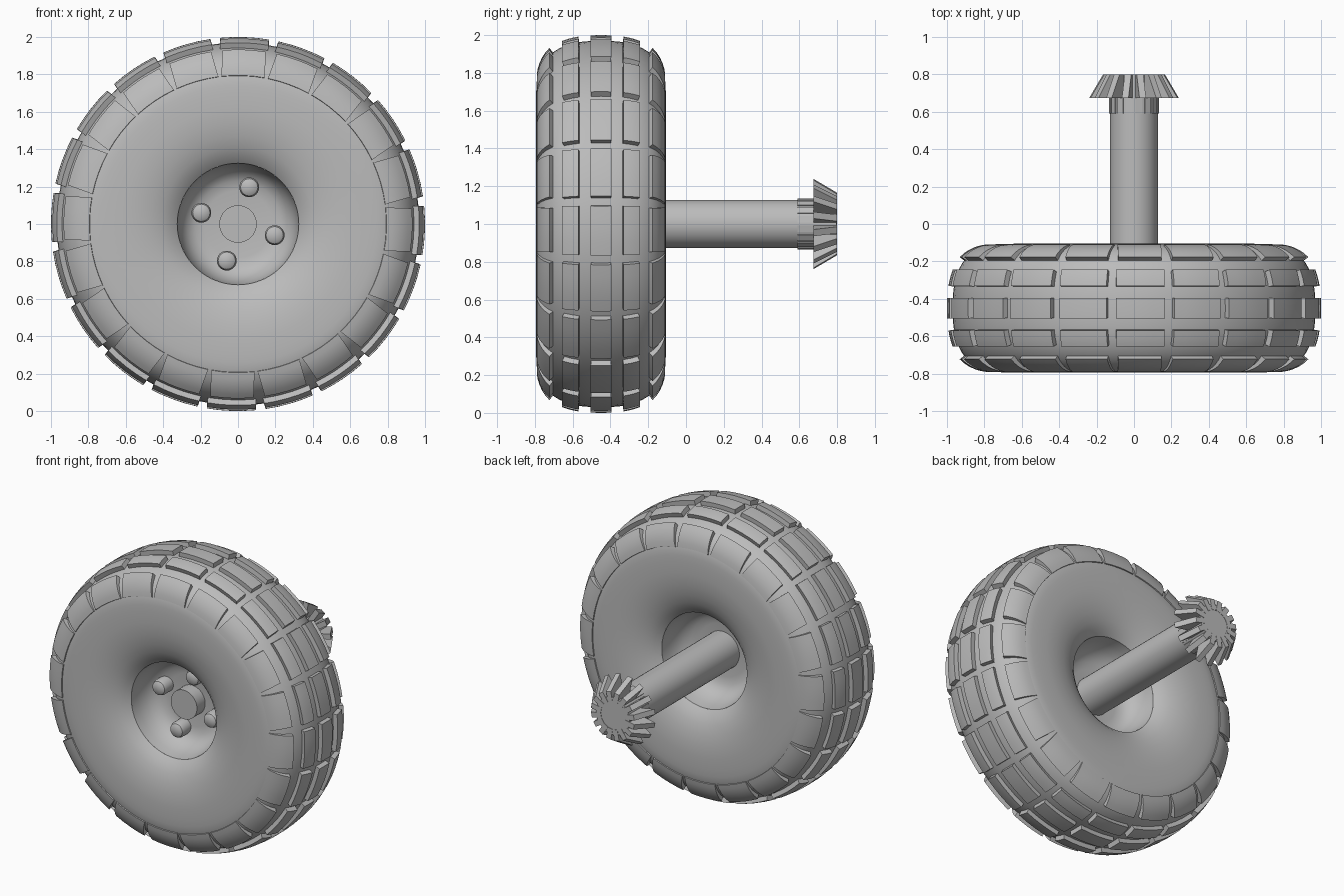
import bpy, bmesh
from math import sin, cos, asin, pi, radians
from mathutils import Vector

cube = bpy.data.objects.get("Cube")
if cube:
    bpy.data.objects.remove(cube, do_unlink=True)

grey = bpy.data.materials.new("mid_grey")
grey.use_nodes = True
COLOUR = (0.5, 0.5, 0.5, 1)
grey.diffuse_color = COLOUR
grey.node_tree.nodes["Principled BSDF"].inputs["Base Color"].default_value = COLOUR

MID_Y = -0.45      # centre plane of the tyre
AXLE_Z = 1.0       # height of the wheel axis


def polar(r, a, y):
    return Vector((r * cos(a), y, AXLE_Z + r * sin(a)))


def finish(name, bm, angle=35):
    bmesh.ops.remove_doubles(bm, verts=bm.verts, dist=1e-5)
    bmesh.ops.recalc_face_normals(bm, faces=bm.faces)
    mesh = bpy.data.meshes.new(name)
    bm.to_mesh(mesh)
    bm.free()
    mesh.materials.append(grey)
    obj = bpy.data.objects.new(name, mesh)
    bpy.context.collection.objects.link(obj)
    bpy.ops.object.select_all(action='DESELECT')
    obj.select_set(True)
    bpy.context.view_layer.objects.active = obj
    bpy.ops.object.shade_smooth_by_angle(angle=radians(angle))
    return obj


def lathe(bm, profile, steps=64, centre=(0, 0, AXLE_Z)):
    """Spin (radius, y) points around the y axis."""
    verts = [bm.verts.new((centre[0] + r, y, centre[2])) for r, y in profile]
    edges = [bm.edges.new(pair) for pair in zip(verts, verts[1:])]
    bmesh.ops.spin(bm, geom=verts + edges, cent=centre, axis=(0, 1, 0),
                   angle=2 * pi, steps=steps, use_merge=True)


def crown(t, lift=0.0):
    """Tyre section: t = 0 at the crown, 1 on the sidewall; gives radius, half width."""
    def at(t):
        a = t * pi / 2
        return Vector((0.70 + 0.27 * max(cos(a), 0) ** 0.8, 0.343 * max(sin(a), 0) ** 0.8))
    p = at(abs(t))
    if t < 0:
        p.y = -p.y
    a = abs(t) * pi / 2
    # normal of the superellipse
    n = Vector((cos(a) ** 1.2 / 0.27, sin(a) ** 1.2 / 0.343)).normalized()
    if t < 0:
        n.y = -n.y
    return p + n * lift


def t_at(width):
    """Section parameter for a given half width."""
    s = abs(width) / 0.343
    return asin(s ** 1.25) / (pi / 2) * (1 if width >= 0 else -1)


# Tyre body: crown, sidewall and lip, mirrored about the centre plane
half = [tuple(crown(i / 16)) for i in range(17)]
half += [(0.62, 0.345), (0.54, 0.338), (0.47, 0.325), (0.41, 0.305), (0.36, 0.28), (0.325, 0.25)]
section = [(r, MID_Y - w) for r, w in reversed(half)] + [(r, MID_Y + w) for r, w in half[1:]]
bm = bmesh.new()
lathe(bm, section, 80)
finish("tyre", bm, 40)

# Wheel dishes recessed on both sides
dish = [(0.325, 0.25), (0.318, 0.19), (0.30, 0.13), (0.27, 0.085), (0.23, 0.06), (0.18, 0.05), (0, 0.05)]
for name, side in (("front_dish", -1), ("back_dish", 1)):
    bm = bmesh.new()
    lathe(bm, [(r, MID_Y + side * w) for r, w in dish])
    finish(name, bm)


# Tread blocks that follow the curve of the tyre
def tread_block(bm, angle, t0, t1, width, lift0, lift1, nt=5, nu=4):
    def grid(sunk):
        rows = []
        for i in range(nt + 1):
            f = i / nt
            lift = -0.02 if sunk else lift0 + (lift1 - lift0) * f
            r, w = crown(t0 + (t1 - t0) * f, lift)
            rows.append([bm.verts.new(polar(r, angle + asin(width * (j / nu - 0.5) / r), MID_Y + w))
                         for j in range(nu + 1)])
        return rows
    top, low = grid(False), grid(True)
    for i in range(nt):
        for j in range(nu):
            bm.faces.new((top[i][j], top[i + 1][j], top[i + 1][j + 1], top[i][j + 1]))

    def rim(g):
        return (g[0][:-1] + [row[-1] for row in g[:-1]]
                + g[-1][:0:-1] + [row[0] for row in g[:0:-1]])
    a, b = rim(top), rim(low)
    for k in range(len(a)):
        m = (k + 1) % len(a)
        bm.faces.new((a[k], a[m], b[m], b[k]))


ROWS = [("centre_treads", t_at(-0.053), t_at(0.053), 0.262, 0.03, 0.03)]
for label, s in (("front", -1), ("back", 1)):
    ROWS.append((label + "_inner_treads", s * t_at(0.115), s * t_at(0.195), 0.258, 0.03, 0.03))
    ROWS.append((label + "_shoulder_treads", s * t_at(0.255), s * 0.83, 0.232, 0.03, 0.007))
for name, *spec in ROWS:
    bm = bmesh.new()
    for k in range(20):
        tread_block(bm, radians(88 + 18 * k), *spec)
    finish(name, bm)

# Hub cap and wheel bolts
bm = bmesh.new()
lathe(bm, [(0, -0.59), (0.1, -0.59), (0.1, -0.48), (0, -0.48)], 40)
finish("hub_cap", bm)
bm = bmesh.new()
for k in range(4):
    c = polar(0.205, radians(73 + 90 * k), 0)
    lathe(bm, [(0, -0.6), (0.03, -0.597), (0.046, -0.587), (0.053, -0.57), (0.053, -0.48), (0, -0.48)], 24, c)
finish("wheel_bolts", bm)

# Axle shaft
bm = bmesh.new()
lathe(bm, [(0, MID_Y), (0.128, MID_Y), (0.128, 0.798), (0, 0.798)], 40)
finish("axle", bm)

# Bevel gear: radial blades around the end of the axle
blade = [(0.09, 0.59), (0.133, 0.59), (0.133, 0.675), (0.24, 0.675), (0.165, 0.8), (0.09, 0.8)]
bm = bmesh.new()
for k in range(16):
    a = 2 * pi * (k + 0.5) / 16
    shift = Vector((-sin(a), 0, cos(a))) * 0.018
    sides = [[bm.verts.new(polar(r, a, y) + shift * s) for r, y in blade] for s in (-1, 1)]
    bm.faces.new(sides[0])
    bm.faces.new(sides[1][::-1])
    for i in range(len(blade)):
        j = (i + 1) % len(blade)
        bm.faces.new((sides[0][j], sides[0][i], sides[1][i], sides[1][j]))
finish("bevel_gear", bm, 20)
